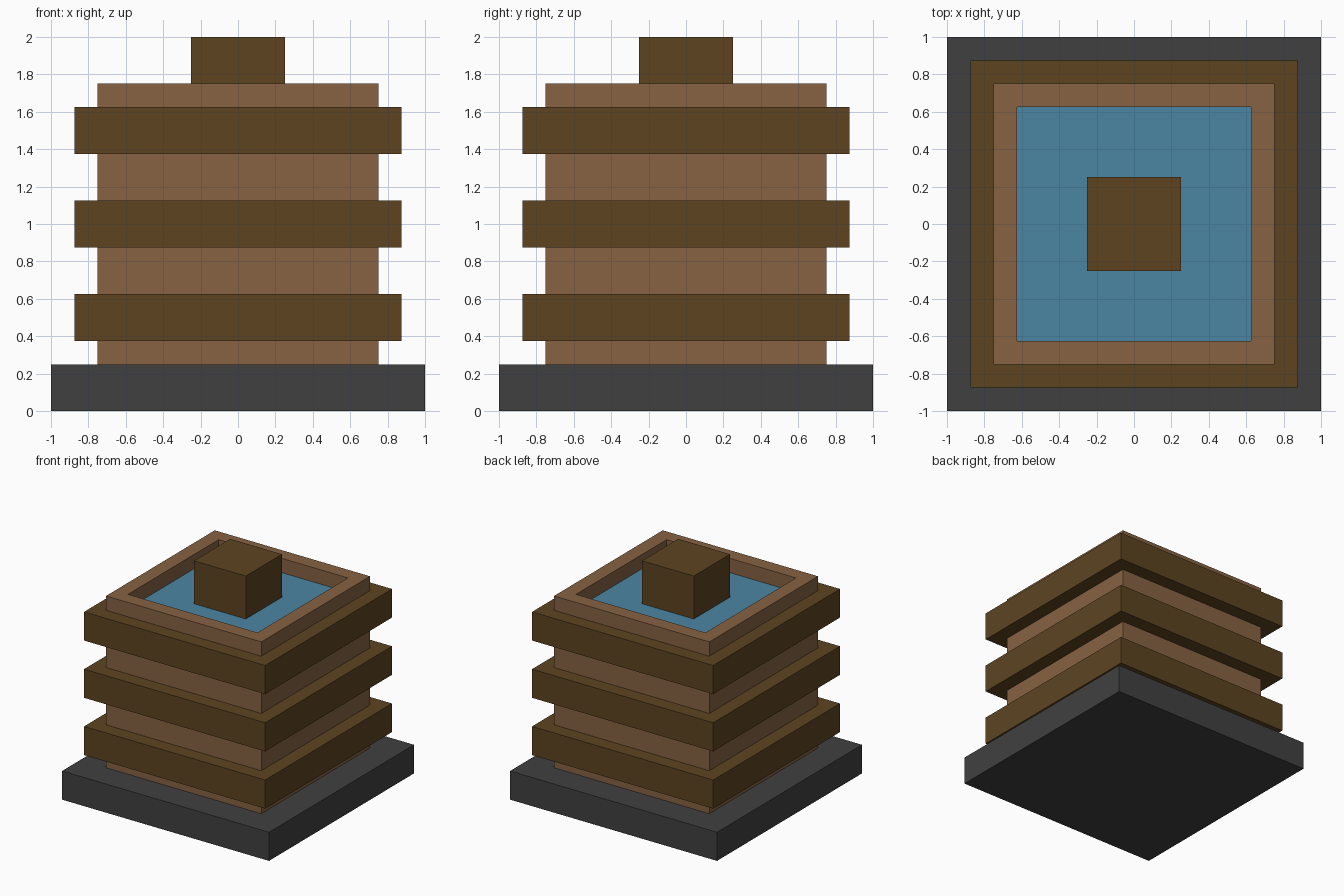
import bpy, bmesh

if "Cube" in bpy.data.objects:
    bpy.data.objects.remove(bpy.data.objects["Cube"])


def material(name, rgb):
    """Flat colour from 0-255 sRGB values."""
    lin = [(c / 255 / 12.92) if c < 11 else ((c / 255 + 0.055) / 1.055) ** 2.4 for c in rgb]
    m = bpy.data.materials.new(name)
    m.diffuse_color = (*lin, 1)
    m.use_nodes = True
    m.node_tree.nodes["Principled BSDF"].inputs["Base Color"].default_value = m.diffuse_color
    return m


def square_lathe(name, profile, mat, ring=False):
    """Sweep a (half width, height) profile round a square; cap the ends or join them as a ring."""
    bm = bmesh.new()
    loops = [[bm.verts.new((sx * r, sy * r, z)) for sx, sy in ((-1, -1), (1, -1), (1, 1), (-1, 1))]
             for r, z in profile]
    pairs = list(zip(loops, loops[1:]))
    if ring:
        pairs.append((loops[-1], loops[0]))
    elif len(loops) > 1:
        bm.faces.new(loops[0][::-1])
    if not ring:
        bm.faces.new(loops[-1])
    for a, b in pairs:
        for i in range(4):
            j = (i + 1) % 4
            bm.faces.new((a[i], a[j], b[j], b[i]))
    if len(loops) > 1:
        bmesh.ops.recalc_face_normals(bm, faces=bm.faces)
    mesh = bpy.data.meshes.new(name)
    bm.to_mesh(mesh)
    bm.free()
    mesh.materials.append(mat)
    obj = bpy.data.objects.new(name, mesh)
    bpy.context.collection.objects.link(obj)
    return obj


stone = material("dark_grey", (64, 64, 64))
wood = material("light_brown", (134, 98, 66))
dark_wood = material("dark_brown", (93, 68, 33))
blue = material("water_blue", (75, 133, 163))

# Base slab
square_lathe("base", [(1, 0), (1, 0.25)], stone)

# Open-topped tank with a recessed basin
square_lathe("tank", [(0.75, 0.25), (0.75, 1.75), (0.625, 1.75), (0.625, 1.5)], wood)

# Three bands wrapped round the tank
for i in range(3):
    z = 0.375 + 0.5 * i
    square_lathe(f"band_{i + 1}", [(0.875, z), (0.875, z + 0.25), (0.7, z + 0.25), (0.7, z)],
                 dark_wood, ring=True)

# Water surface and the block standing in it
square_lathe("water", [(0.625, 1.625)], blue)
square_lathe("centre_block", [(0.25, 1.5), (0.25, 2.0)], dark_wood)
